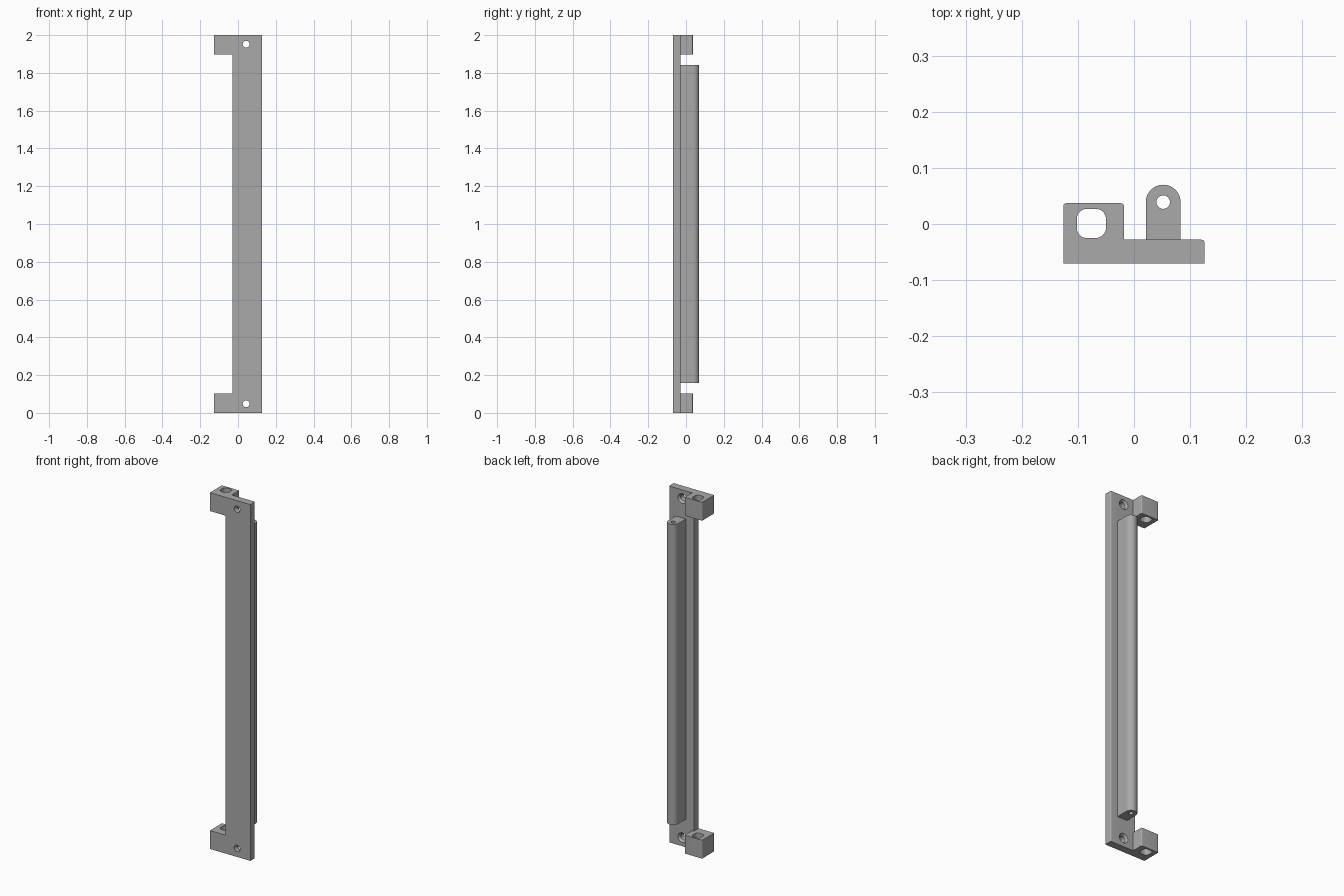
import bpy
import bmesh
import math
from mathutils import Vector, Matrix

cube = bpy.data.objects.get("Cube")
if cube:
    bpy.data.objects.remove(cube, do_unlink=True)

grey = bpy.data.materials.new("plain grey")
grey.use_nodes = True
grey.diffuse_color = (0.4, 0.4, 0.4, 1)
grey.node_tree.nodes["Principled BSDF"].inputs["Base Color"].default_value = (0.4, 0.4, 0.4, 1)

HEIGHT = 2.0
FRONT, PLATE_BACK, LUG_BACK = -0.07, -0.028, 0.037


def rounded(corners, steps=8):
    """Outline from (x, y, radius) right-angle corners, counter-clockwise."""
    outline = []
    for i, (x, y, r) in enumerate(corners):
        p = Vector((x, y))
        if not r:
            outline.append(p)
            continue
        before = (Vector(corners[i - 1][:2]) - p).normalized()
        after = (Vector(corners[(i + 1) % len(corners)][:2]) - p).normalized()
        centre = p + (before + after) * r
        for k in range(steps + 1):
            a = math.pi / 2 * k / steps
            outline.append(centre - r * (after * math.cos(a) + before * math.sin(a)))
    return outline


def finish(name, bm):
    bmesh.ops.recalc_face_normals(bm, faces=bm.faces)
    mesh = bpy.data.meshes.new(name)
    bm.to_mesh(mesh)
    bm.free()
    mesh.materials.append(grey)
    obj = bpy.data.objects.new(name, mesh)
    bpy.context.collection.objects.link(obj)
    return obj


def prism(name, corners, z0, z1):
    bm = bmesh.new()
    face = bm.faces.new([bm.verts.new((p.x, p.y, z0)) for p in rounded(corners)])
    top = bmesh.ops.extrude_face_region(bm, geom=[face])["geom"]
    verts = [v for v in top if isinstance(v, bmesh.types.BMVert)]
    bmesh.ops.translate(bm, vec=(0, 0, z1 - z0), verts=verts)
    return finish(name, bm)


def cone(name, centre, r1, r2, depth, along_y=False):
    bm = bmesh.new()
    matrix = Matrix.Translation(centre)
    if along_y:
        matrix = matrix @ Matrix.Rotation(-math.pi / 2, 4, "X")
    bmesh.ops.create_cone(bm, cap_ends=True, segments=32, radius1=r1, radius2=r2,
                          depth=depth, matrix=matrix)
    return finish(name, bm)


def combine(target, tool, operation):
    mod = target.modifiers.new(operation.lower(), "BOOLEAN")
    mod.operation, mod.solver, mod.object = operation, "EXACT", tool
    bpy.context.view_layer.objects.active = target
    bpy.ops.object.modifier_apply(modifier=mod.name)
    bpy.data.objects.remove(tool, do_unlink=True)


# Long mounting plate, with its free back edge rounded
plate = prism("mounting_plate", [(-0.029, FRONT, 0), (0.126, FRONT, 0),
              (0.126, PLATE_BACK, 0.006), (-0.029, PLATE_BACK, 0)], 0, HEIGHT)

# Side lugs at both ends
lug_corners = [(-0.126, FRONT, 0), (-0.018, FRONT, 0),
               (-0.018, LUG_BACK, 0.005), (-0.126, LUG_BACK, 0.005)]
slot_corners = [(-0.102, -0.025, 0.018), (-0.05, -0.025, 0.018),
                (-0.05, 0.027, 0.018), (-0.102, 0.027, 0.018)]
for z0 in (0, HEIGHT - 0.103):
    combine(plate, prism("lug", lug_corners, z0, z0 + 0.103), "UNION")

# Rounded-square holes through the lugs and countersunk screw holes
for z0 in (0, HEIGHT - 0.103):
    combine(plate, prism("slot", slot_corners, z0 - 0.05, z0 + 0.15), "DIFFERENCE")
for z in (0.048, HEIGHT - 0.048):
    combine(plate, cone("screw", (0.043, -0.05, z), 0.018, 0.018, 0.1, True), "DIFFERENCE")
    combine(plate, cone("sink", (0.043, PLATE_BACK - 0.004, z), 0.018, 0.03, 0.016, True),
            "DIFFERENCE")

# Rail on the back of the plate: flat sides, half-round back, bore along its length
rail = prism("back_rail", [(0.021, PLATE_BACK, 0), (0.083, PLATE_BACK, 0),
             (0.083, 0.07, 0.0309), (0.021, 0.07, 0.0309)], 0.157, HEIGHT - 0.157)
combine(rail, cone("bore", (0.052, 0.039, 1), 0.012, 0.012, 3), "DIFFERENCE")

for obj in (plate, rail):
    bpy.ops.object.select_all(action="DESELECT")
    obj.select_set(True)
    bpy.context.view_layer.objects.active = obj
    bpy.ops.object.shade_smooth_by_angle(angle=math.radians(30))
